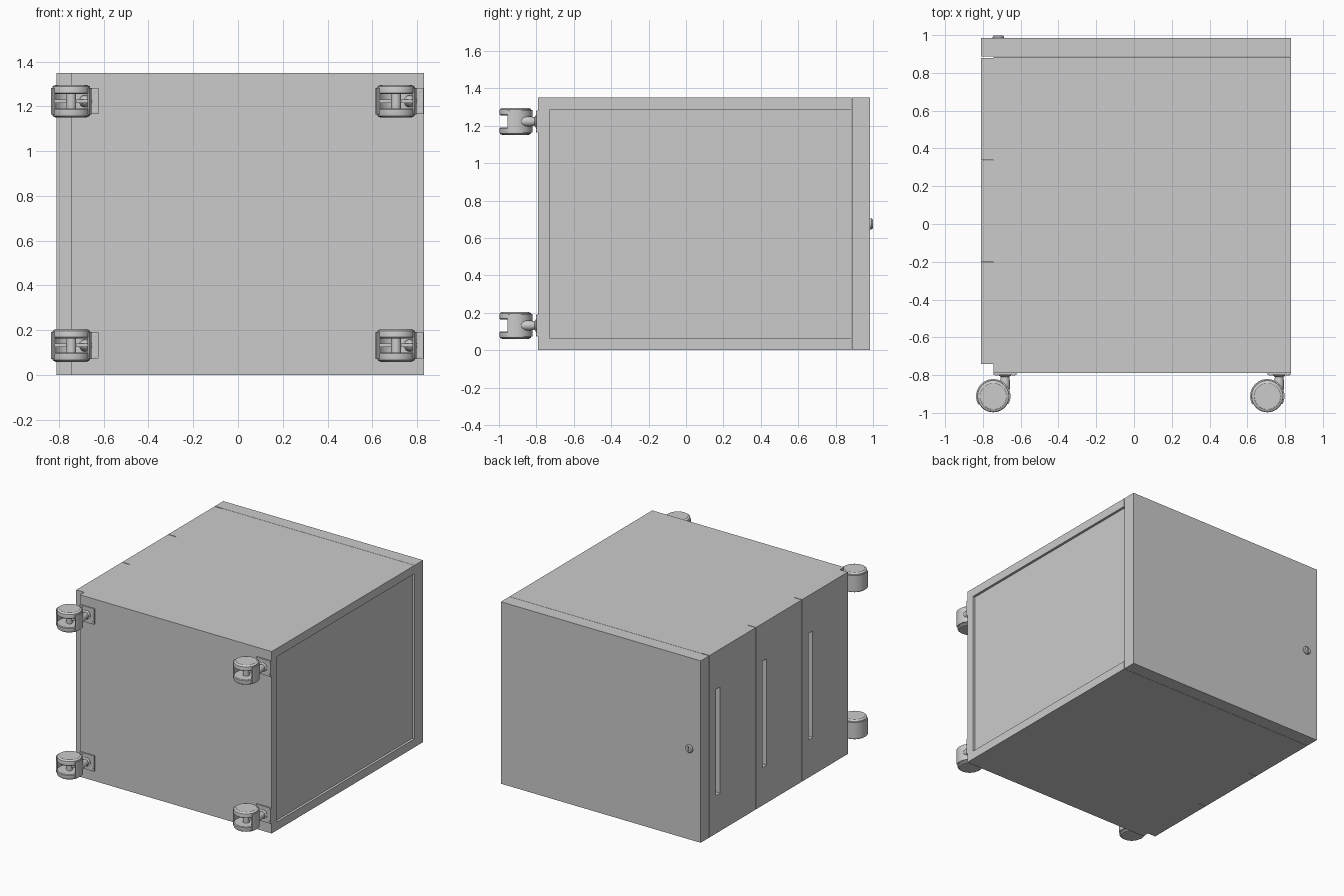
import bpy, bmesh, math
from mathutils import Vector

if "Cube" in bpy.data.objects:
    bpy.data.objects.remove(bpy.data.objects["Cube"])

lid_mat = bpy.data.materials.new("light_grey")
lid_mat.diffuse_color = (0.80, 0.82, 0.79, 1)
lid_mat.use_nodes = True
lid_mat.node_tree.nodes["Principled BSDF"].inputs["Base Color"].default_value = lid_mat.diffuse_color


def from_bmesh(name, bm, smooth=False):
    bmesh.ops.recalc_face_normals(bm, faces=bm.faces)
    me = bpy.data.meshes.new(name)
    bm.to_mesh(me)
    bm.free()
    ob = bpy.data.objects.new(name, me)
    bpy.context.collection.objects.link(ob)
    if smooth:
        bpy.ops.object.select_all(action='DESELECT')
        ob.select_set(True)
        bpy.context.view_layer.objects.active = ob
        bpy.ops.object.shade_smooth_by_angle(angle=math.radians(35))
    return ob


def box(name, x, y, z):
    bm = bmesh.new()
    bmesh.ops.create_cube(bm, size=1)
    for v in bm.verts:
        v.co = Vector([(r[0] + r[1]) / 2 + c * (r[1] - r[0])
                       for r, c in zip((x, y, z), v.co)])
    return from_bmesh(name, bm)


def lathe(name, profile, axis, loc, steps=40):
    """Spin (radius, height) points round the 'Y' or 'Z' axis."""
    bm = bmesh.new()
    vs = [bm.verts.new((r, 0, h) if axis == 'Z' else (r, h, 0)) for r, h in profile]
    es = [bm.edges.new(p) for p in zip(vs, vs[1:])]
    ax = (0, 0, 1) if axis == 'Z' else (0, 1, 0)
    bmesh.ops.spin(bm, geom=vs + es, cent=(0, 0, 0), axis=ax,
                   angle=2 * math.pi, steps=steps, use_duplicate=False)
    bmesh.ops.remove_doubles(bm, verts=bm.verts, dist=1e-5)
    ob = from_bmesh(name, bm, True)
    ob.location = loc
    return ob


def cut(target, cutter):
    m = target.modifiers.new("cut", 'BOOLEAN')
    m.operation, m.solver, m.object = 'DIFFERENCE', 'EXACT', cutter
    cutter.hide_render = True
    cutter.hide_viewport = True


# cabinet carcass, lying on its side
XF, XB, YB, YT, H, T = -0.745, 0.83, -0.79, 0.885, 1.35, 0.062
box("lower_side_panel", (XF, XB), (YB, YT), (0, T))
box("upper_side_panel", (XF, XB), (YB, YT), (H - T, H))
box("base_panel", (XF, XB), (YB, YB + T), (T, H - T))
box("back_panel", (0.79, 0.812), (YB + T, YT), (T, H - T))
lid = box("top_panel", (-0.81, XB), (YT + 0.002, 0.985), (0, H))
lid.data.materials.append(lid_mat)

# drawer fronts with recessed handle slots
for i, (y0, y1) in enumerate([(-0.74, -0.20), (-0.20, 0.34), (0.34, 0.885)]):
    front = box(f"drawer_front_{i}", (-0.81, XF), (y0, y1 - 0.005), (0, H))
    ym = y1 - 0.105
    cut(front, box(f"handle_cutter_{i}", (-0.85, -0.775),
                   (ym - 0.024, ym + 0.024), (0.28, 1.07)))

# lock with key slot
lock = lathe("lock", [(0, -0.01), (0.03, -0.01), (0.03, 0.006), (0.024, 0.014), (0, 0.014)],
             'Y', (-0.718, 0.985, 0.675), 32)
cut(lock, box("key_cutter", (-0.722, -0.714), (0.992, 1.05), (0.655, 0.695)))


def hood(name, loc):
    """Curved cover wrapping the cabinet side of the twin wheels."""
    bm = bmesh.new()
    n, rings = 32, []
    for i in range(n + 1):
        a = math.radians(-28 + 236 * i / n)
        rings.append([bm.verts.new((r * math.cos(a), r * math.sin(a), z))
                      for r, z in ((0.082, -0.06), (0.091, -0.06), (0.091, 0.06), (0.082, 0.06))])
    for a, b in zip(rings, rings[1:]):
        for k in range(4):
            bm.faces.new((a[k], a[(k + 1) % 4], b[(k + 1) % 4], b[k]))
    bm.faces.new(rings[0])
    bm.faces.new(rings[-1])
    ob = from_bmesh(name, bm, True)
    ob.location = loc


# rounded tread: radius, distance from caster mid-plane
wheel = [(0, 0.032), (0.08, 0.032), (0.085, 0.037), (0.085, 0.056), (0.083, 0.065),
         (0.077, 0.070), (0.072, 0.071), (0.070, 0.073), (0, 0.073)]


def caster(tag, x, z):
    y = -0.912
    for s, side in ((1, "upper"), (-1, "lower")):
        lathe(f"{side}_wheel_{tag}", [(r, s * h) for r, h in wheel], 'Z', (x, y, z))
    lathe(f"axle_{tag}", [(0.022, -0.035), (0.022, 0.035)], 'Z', (x, y, z), 20)
    hood(f"wheel_hood_{tag}", (x, y, z))
    # rib between the wheels
    box(f"hood_rib_{tag}", (x - 0.075, x + 0.075), (y - 0.005, y + 0.03), (z - 0.008, z + 0.008))
    # stem and mounting plate
    px = x + 0.062
    lathe(f"stem_{tag}", [(0, -0.91), (0.012, -0.905), (0.022, -0.89), (0.027, -0.865),
                          (0.026, -0.83), (0.022, -0.81), (0.032, -0.803), (0.032, -0.795)],
          'Y', (px, 0, z), 24)
    box(f"mount_plate_{tag}", (px - 0.06, px + 0.06), (-0.80, YB), (z - 0.058, z + 0.058))
    for sx in (-1, 1):
        for sz in (-1, 1):
            lathe(f"screw_{tag}_{sx}_{sz}", [(0, -0.803), (0.010, -0.801), (0.010, -0.795)],
                  'Y', (px + sx * 0.044, 0, z + sz * 0.046), 12)


for i, cx in enumerate((-0.745, 0.706)):
    for j, cz in enumerate((0.132, 1.223)):
        caster(f"{i}{j}", cx, cz)
